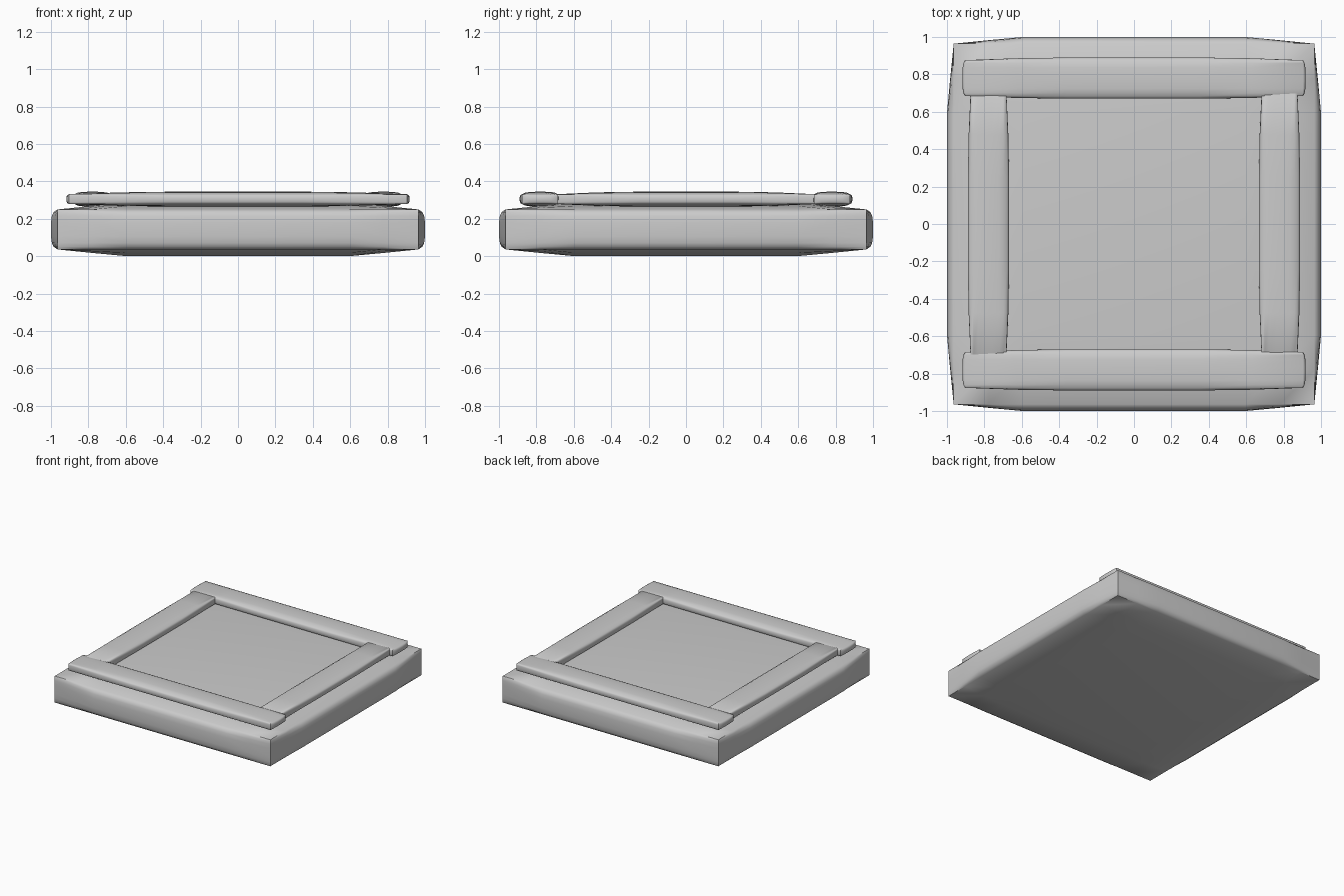
import bpy, bmesh, math

if "Cube" in bpy.data.objects:
    bpy.data.objects.remove(bpy.data.objects["Cube"])

ROUND = [(0, 0), (0.2, 0.6), (0.5, 0.87), (1, 1)]
LINE = [(0, 0), (0.5, 0.52), (1, 1)]
SOFT = [(0, 0), (0.5, 0.72), (1, 1)]


def pillow(name, centre, half, bulge, insets, curves):
    """Box whose six faces swell outward from its sharp corners."""
    core = [h - bulge for h in half]
    axes = []
    for c, d, curve in zip(core, insets, curves):
        low = [(-c + d * t, f) for t, f in curve]
        axes.append(low + [(-p, f) for p, f in reversed(low)])
    bm = bmesh.new()
    for a in range(3):
        u, v = (a + 1) % 3, (a + 2) % 3
        for s in (-1, 1):
            grid = []
            for pu, fu in axes[u]:
                row = []
                for pv, fv in axes[v]:
                    co = [0, 0, 0]
                    co[u], co[v] = pu, pv
                    co[a] = s * (core[a] + bulge * fu * fv)
                    row.append(bm.verts.new(co))
                grid.append(row)
            for i in range(len(grid) - 1):
                for j in range(len(grid[0]) - 1):
                    q = [grid[i][j], grid[i + 1][j], grid[i + 1][j + 1], grid[i][j + 1]]
                    bm.faces.new(q if s > 0 else q[::-1])
    bmesh.ops.remove_doubles(bm, verts=bm.verts, dist=1e-5)
    bmesh.ops.recalc_face_normals(bm, faces=bm.faces)
    mesh = bpy.data.meshes.new(name)
    bm.to_mesh(mesh)
    bm.free()
    ob = bpy.data.objects.new(name, mesh)
    ob.location = centre
    bpy.context.collection.objects.link(ob)
    bpy.ops.object.select_all(action='DESELECT')
    ob.select_set(True)
    bpy.context.view_layer.objects.active = ob
    bpy.ops.object.shade_smooth_by_angle(angle=math.radians(45))
    return ob


# Thick slab
pillow("base_slab", (0, 0, 0.143), (1, 1, 0.143), 0.036,
       (0.37, 0.37, 0.07), (LINE, LINE, ROUND))

# Raised rim: long rails front and back, shorter rails tucked between them
for s, side in ((-1, "front"), (1, "back")):
    pillow(side + "_rail", (0, s * 0.78, 0.305), (0.918, 0.11, 0.04), 0.014,
           (0.55, 0.08, 0.022), (SOFT, ROUND, ROUND))
for s, side in ((-1, "left"), (1, "right")):
    pillow(side + "_rail", (s * 0.778, 0, 0.305), (0.11, 0.715, 0.04), 0.014,
           (0.08, 0.45, 0.022), (ROUND, SOFT, ROUND))
